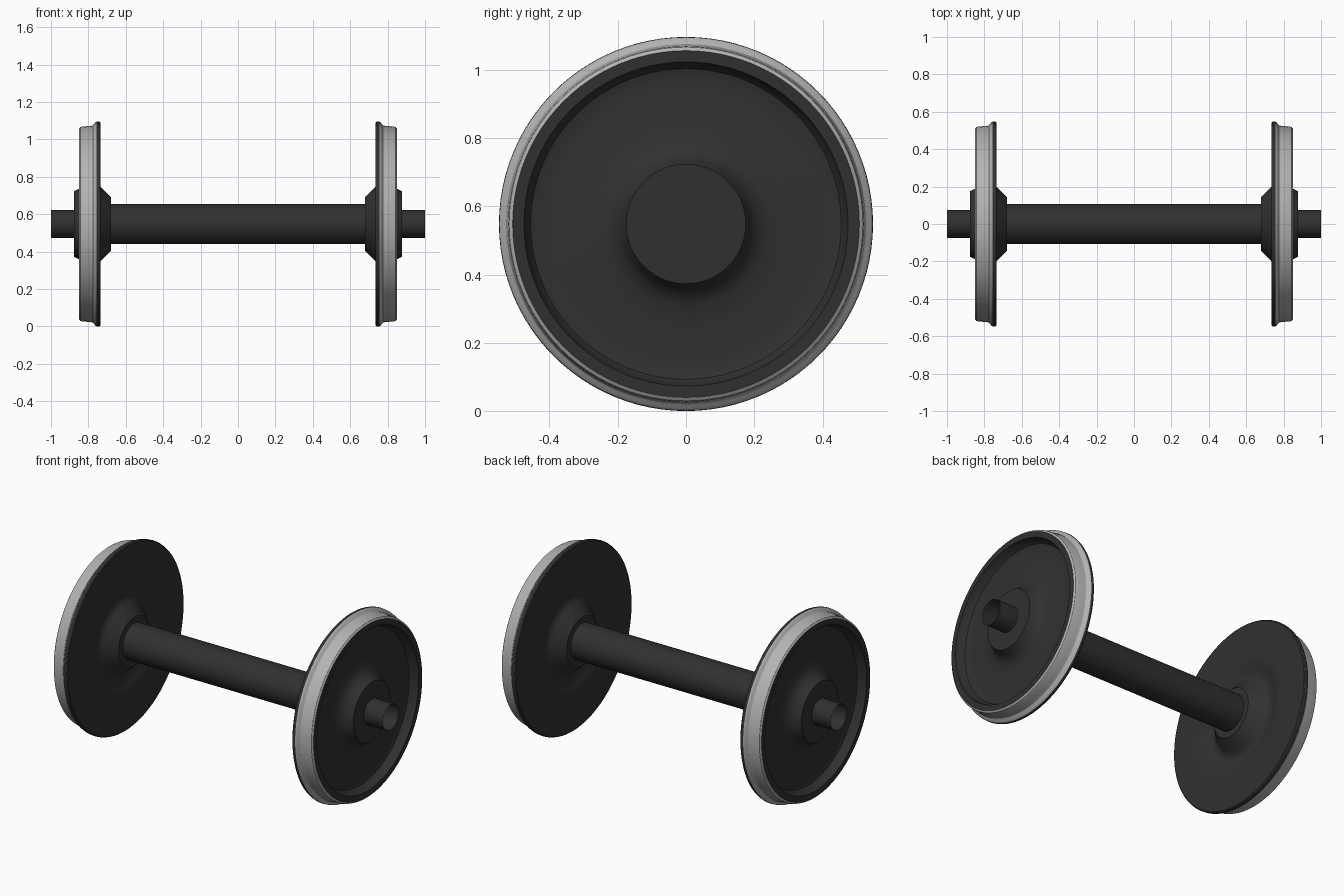
import bpy, bmesh, math

if "Cube" in bpy.data.objects:
    bpy.data.objects.remove(bpy.data.objects["Cube"])

AXIS_Z = 0.548   # height of the axle centre line
SEG = 96


def material(name, v):
    m = bpy.data.materials.new(name)
    m.diffuse_color = (v, v, v, 1)
    m.use_nodes = True
    m.node_tree.nodes["Principled BSDF"].inputs["Base Color"].default_value = m.diffuse_color
    return m


dark = material("dark iron", 0.03)
steel = material("bright steel", 0.45)


def lathe(name, profile, mats, rule=None, side=1):
    """Spin (x, radius) points around the axle; points run from inside to outside in x."""
    bm = bmesh.new()
    rings = []
    for x, r in profile:
        if r == 0:
            rings.append([bm.verts.new((side * x, 0, AXIS_Z))] * SEG)
        else:
            rings.append([bm.verts.new((side * x, r * math.cos(a), AXIS_Z + r * math.sin(a)))
                          for a in (2 * math.pi * i / SEG for i in range(SEG))])
    for k in range(len(rings) - 1):
        for i in range(SEG):
            j = (i + 1) % SEG
            quad = [rings[k][i], rings[k][j], rings[k + 1][j], rings[k + 1][i]]
            quad = list(dict.fromkeys(quad))
            if side > 0:
                quad.reverse()
            f = bm.faces.new(quad)
            f.material_index = rule(k) if rule else 0
    for f in bm.faces:
        f.normal_flip()
    # outward check: faces of a part run from inside to outside
    f = max(bm.faces, key=lambda q: math.hypot(q.calc_center_median().y,
                                               q.calc_center_median().z - AXIS_Z))
    f.normal_update()
    c = f.calc_center_median()
    if f.normal.y * c.y + f.normal.z * (c.z - AXIS_Z) < 0:
        bmesh.ops.reverse_faces(bm, faces=bm.faces[:])
    me = bpy.data.meshes.new(name)
    bm.to_mesh(me)
    bm.free()
    for m in mats:
        me.materials.append(m)
    ob = bpy.data.objects.new(name, me)
    bpy.context.collection.objects.link(ob)
    bpy.ops.object.select_all(action='DESELECT')
    ob.select_set(True)
    bpy.context.view_layer.objects.active = ob
    bpy.ops.object.shade_smooth_by_angle(angle=math.radians(32))
    return ob


# Wheel cross-section: inner hub, dished web, flange, tread, rim, outer hub
inner = [(0.68, 0.10), (0.68, 0.143), (0.735, 0.20), (0.75, 0.215), (0.757, 0.235),
         (0.755, 0.26), (0.745, 0.29), (0.737, 0.32), (0.735, 0.35), (0.735, 0.541),
         (0.739, 0.546), (0.745, 0.548), (0.757, 0.547)]
tread = [(0.764, 0.542), (0.769, 0.534), (0.776, 0.527), (0.79, 0.524),
         (0.835, 0.521), (0.843, 0.518), (0.85, 0.508)]
outer = [(0.85, 0.475), (0.815, 0.465), (0.802, 0.455), (0.796, 0.435), (0.796, 0.40),
         (0.80, 0.30), (0.808, 0.24), (0.825, 0.205), (0.85, 0.189), (0.877, 0.175), (0.877, 0)]
first, last = len(inner) - 1, len(inner) + len(tread) - 1

for side, label in ((-1, "left"), (1, "right")):
    lathe(label + "_wheel", inner + tread + outer, [dark, steel],
          lambda k: 1 if first <= k < last else 0, side)
    # hollow journal stub with open end
    lathe(label + "_journal", [(0.87, 0.075), (1.0, 0.075)], [dark], None, side)

# Axle between the wheels
lathe("axle", [(-0.69, 0.106), (0.69, 0.106)], [dark])
